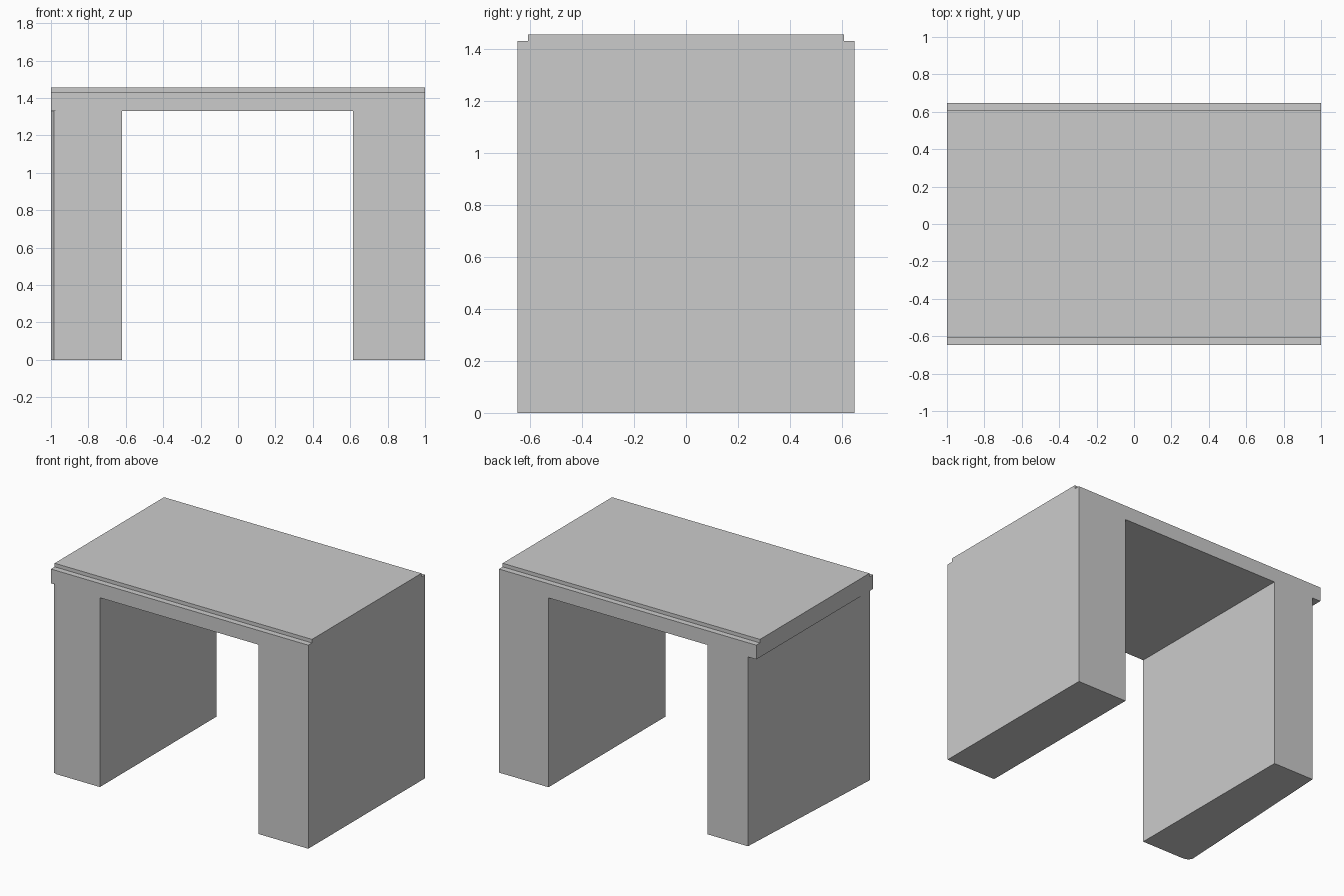
import bpy
import bmesh

if "Cube" in bpy.data.objects:
    bpy.data.objects.remove(bpy.data.objects["Cube"])


def prism(name, outline, z0, z1):
    """Extrude a counter-clockwise xy outline from z0 up to z1."""
    bm = bmesh.new()
    face = bm.faces.new([bm.verts.new((x, y, z0)) for x, y in outline])
    top = bmesh.ops.extrude_face_region(bm, geom=[face])["geom"]
    verts = [v for v in top if isinstance(v, bmesh.types.BMVert)]
    bmesh.ops.translate(bm, verts=verts, vec=(0, 0, z1 - z0))
    bmesh.ops.recalc_face_normals(bm, faces=bm.faces)
    mesh = bpy.data.meshes.new(name)
    bm.to_mesh(mesh)
    bm.free()
    obj = bpy.data.objects.new(name, mesh)
    bpy.context.collection.objects.link(obj)
    return obj


def rect(x0, x1, y0, y1):
    return [(x0, y0), (x1, y0), (x1, y1), (x0, y1)]


D = 0.648          # half depth of slab and legs
LEG_TOP = 1.33
STEP = 1.43
TOP = 1.455

# Right leg: plain block flush with the slab
prism("right_leg", rect(0.615, 1, -D, D), 0, LEG_TOP)

# Left leg: eased front corner, outer face tapering inwards to the back
prism("left_leg", [(-0.62, -D), (-0.62, D), (-0.935, D),
                   (-1, -0.615), (-0.985, -0.637), (-0.955, -D)], 0, LEG_TOP)

# Spanning slab and the narrower stepped layer above it
prism("slab", rect(-1, 1, -D, D), LEG_TOP, STEP)
prism("top_layer", rect(-1, 1, -0.607, 0.607), STEP, TOP)
